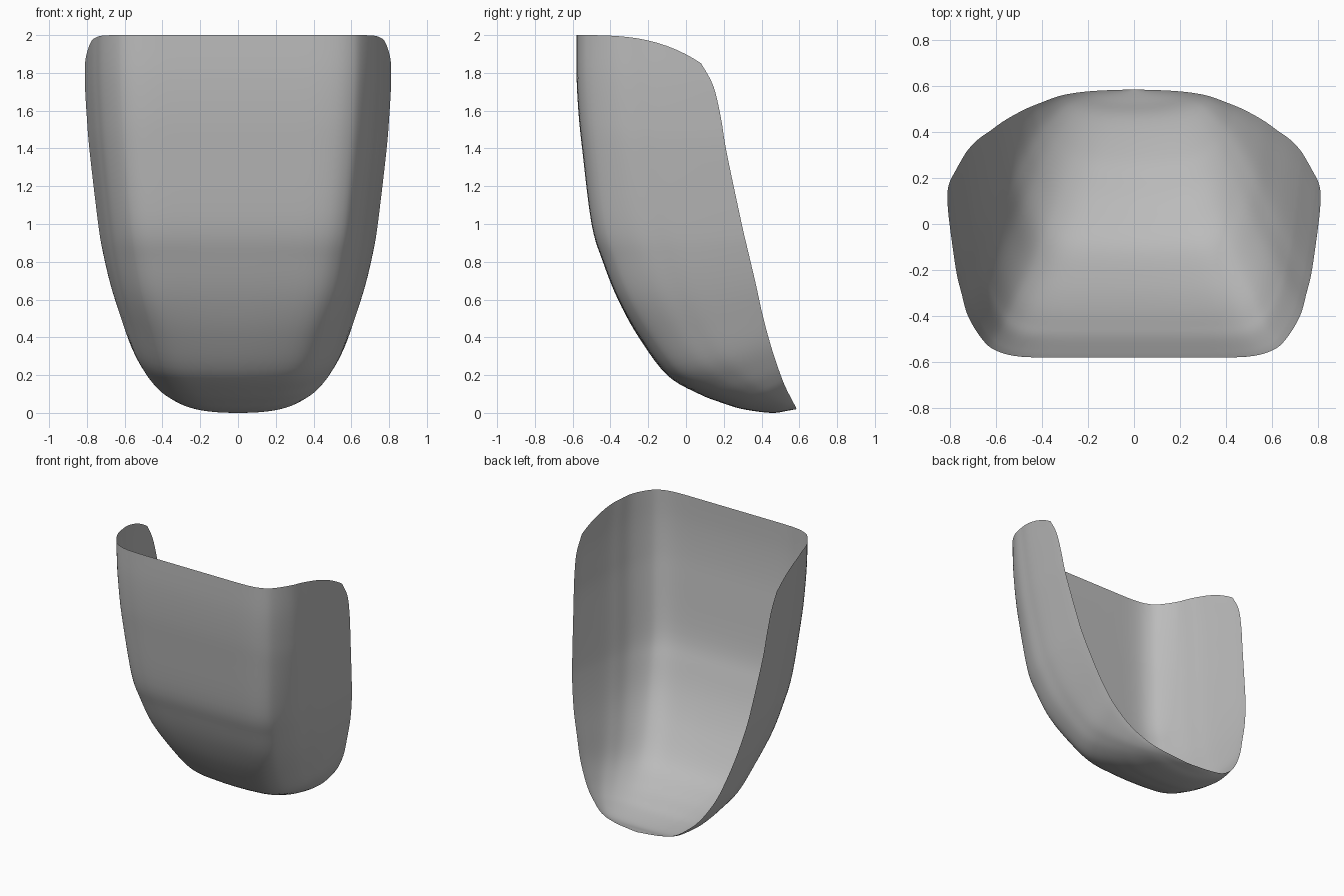
import bpy
import bmesh
import math

cube = bpy.data.objects.get("Cube")
if cube:
    bpy.data.objects.remove(cube, do_unlink=True)


def smooth_path(keys, steps):
    """Sample a Catmull-Rom curve through tuples of any size."""
    result = []
    last = len(keys) - 1
    for i in range(last):
        a, b, c, d = (keys[max(0, min(last, i + k))] for k in (-1, 0, 1, 2))
        for step in range(steps):
            t = step / steps
            result.append(tuple(
                q + 0.5 * t * (r - p + t * (2 * p - 5 * q + 4 * r - s
                                            + t * (3 * (q - r) + s - p)))
                for p, q, r, s in zip(a, b, c, d)))
    result.append(tuple(keys[last]))
    return result


# Ribs from the top edge to the tip: centre y, centre z, rim y, rim z,
# rim half width, rim droop, squareness of the section
RIBS = [
    (-.58, 2, .08, 1.85, .81, 3, 1),
    (-.58, 1.8, .145, 1.73, .81, 2, 1),
    (-.57, 1.6, .185, 1.56, .8, 1, 1),
    (-.55, 1.4, .215, 1.38, .785, 1, 1),
    (-.5, 1, .295, 1, .74, 1, 1),
    (-.44, .8, .33, .85, .715, 1, .95),
    (-.36, .6, .37, .68, .675, 1, .9),
    (-.25, .4, .405, .52, .625, 1, .75),
    (-.1, .2, .445, .37, .57, 1, .6),
    (.07, .1, .48, .26, .51, 1, .4),
    (.2, .05, .505, .19, .46, 1, .3),
    (.3, .02, .525, .14, .41, 1, .2),
    (.45, 0, .56, .07, .31, 1, .1),
    (.53, .01, .578, .037, .18, 1, 0),
    (.585, .02, .585, .02, 0, 1, 0),
]

# Half section of the square upper part: fraction of width, fraction of depth
SECTION = [(0, 0), (.3, 0), (.6, .005), (.74, .045), (.815, .12),
           (.89, .27), (.925, .42), (.955, .575), (.99, .88), (1, 1)]

ribs = smooth_path(RIBS, 5)
section = smooth_path(SECTION, 4)
count = len(section)


def rib_points(rib):
    """Points of one rib from its centre to the left rim."""
    cy, cz, ry, rz, width, droop, square = rib
    points = []
    for i, (across, depth) in enumerate(section):
        angle = i / (count - 1) * math.pi / 2
        u = square * across + (1 - square) * math.sin(angle)
        t = max(0, square * depth + (1 - square) * (1 - math.cos(angle)))
        points.append((width * u, cy + (ry - cy) * t,
                       cz + (rz - cz) * t ** droop))
    return points


# Open scoop shell, both halves in one sheet
bm = bmesh.new()
grid = []
for rib in ribs:
    half = rib_points(rib)
    full = [(-x, y, z) for x, y, z in reversed(half[1:])] + half
    grid.append([bm.verts.new(p) for p in full])
for upper, lower in zip(grid, grid[1:]):
    for j in range(len(upper) - 1):
        bm.faces.new((upper[j], lower[j], lower[j + 1], upper[j + 1]))
bmesh.ops.remove_doubles(bm, verts=bm.verts, dist=0.0005)

mesh = bpy.data.meshes.new("scoop_shell")
bm.to_mesh(mesh)
bm.free()
mesh.shade_smooth()
shell = bpy.data.objects.new("scoop_shell", mesh)
bpy.context.collection.objects.link(shell)

# Plain grey finish
grey = bpy.data.materials.new("plain_grey")
grey.use_nodes = True
colour = (0.5, 0.5, 0.5, 1)
grey.diffuse_color = colour
grey.node_tree.nodes["Principled BSDF"].inputs["Base Color"].default_value = colour
mesh.materials.append(grey)
